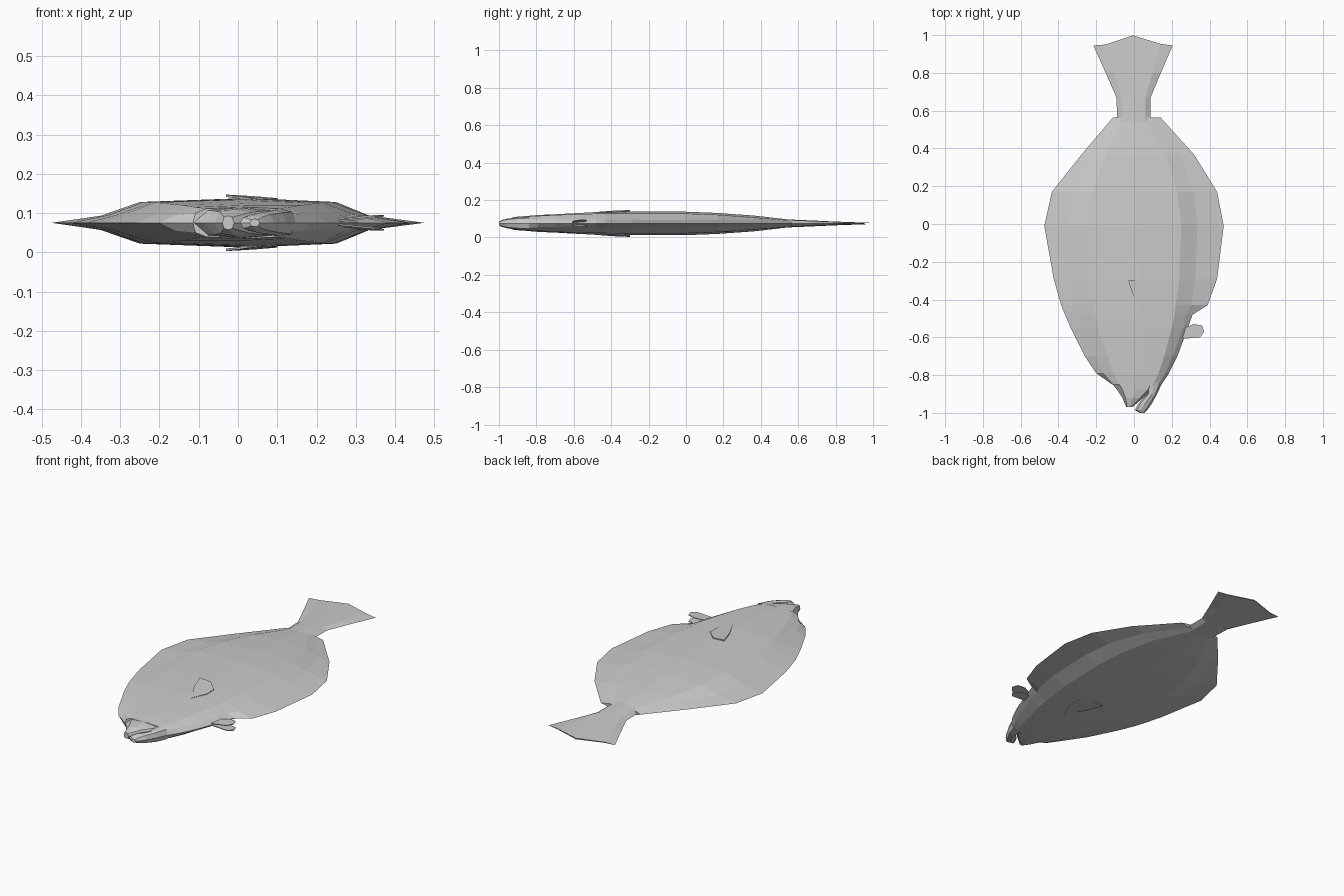
import bpy, bmesh

if "Cube" in bpy.data.objects:
    bpy.data.objects.remove(bpy.data.objects["Cube"])

MID = 0.075  # height of the fish's plane of symmetry

grey = bpy.data.materials.new("pale grey")
grey.diffuse_color = (0.6, 0.6, 0.6, 1)
grey.use_nodes = True
grey.node_tree.nodes["Principled BSDF"].inputs["Base Color"].default_value = grey.diffuse_color


def finish(name, bm):
    bmesh.ops.recalc_face_normals(bm, faces=bm.faces)
    mesh = bpy.data.meshes.new(name)
    bm.to_mesh(mesh)
    bm.free()
    mesh.materials.append(grey)
    obj = bpy.data.objects.new(name, mesh)
    bpy.context.collection.objects.link(obj)
    return obj


def loft(name, rings):
    """Each ring is (y, xs, heights): a half section mirrored below MID."""
    bm = bmesh.new()
    loops = []
    for y, xs, hs in rings:
        top = [bm.verts.new((x, y, MID + h)) for x, h in zip(xs, hs)]
        low = [bm.verts.new((x, y, MID - h)) for x, h in zip(xs[1:-1], hs[1:-1])]
        loops.append(top + low[::-1])
    for a, b in zip(loops, loops[1:]):
        n = len(a)
        for i in range(n):
            j = (i + 1) % n
            bm.faces.new((a[i], a[j], b[j], b[i]))
    bm.faces.new(loops[0])
    bm.faces.new(loops[-1])
    return finish(name, bm)


def simple_ring(y, left, right, h, shoulder=0.15):
    w = right - left
    xs = [left, left + w * shoulder, (left + right) / 2, right - w * shoulder, right]
    return y, xs, [0, h * 0.8, h, h * 0.8, 0]


def fin_pair(name, outline, thickness):
    """Thin plate fin on each flank, mirrored about MID."""
    for label, side in (("upper", 1), ("lower", -1)):
        bm = bmesh.new()
        outer = [bm.verts.new((x, y, MID + side * h)) for x, y, h in outline]
        inner = [bm.verts.new((x, y, MID + side * (h - thickness))) for x, y, h in outline]
        n = len(outer)
        bm.faces.new(outer)
        bm.faces.new(inner[::-1])
        for i in range(n):
            j = (i + 1) % n
            bm.faces.new((outer[i], inner[i], inner[j], outer[j]))
        finish(label + "_" + name, bm)


# Body with its long edge fins: y, seven x positions, three heights
body = [
    (-.85, -.115, -.108, -.08, .02, .10, .13, .145, .025, .036, .040),
    (-.79, -.20, -.16, -.11, .02, .13, .165, .185, .020, .040, .045),
    (-.70, -.26, -.21, -.14, .02, .16, .205, .230, .020, .045, .049),
    (-.55, -.335, -.27, -.19, .03, .20, .26, .285, .020, .050, .057),
    (-.48, -.365, -.295, -.21, .03, .215, .275, .31, .020, .052, .060),
    (-.43, -.385, -.31, -.22, .03, .22, .30, .39, .020, .052, .061),
    (-.29, -.425, -.33, -.24, .03, .24, .325, .44, .020, .053, .063),
    (-.01, -.475, -.35, -.25, .02, .25, .335, .475, .018, .053, .063),
    (.17, -.435, -.32, -.22, .01, .23, .315, .44, .018, .046, .056),
    (.365, -.28, -.21, -.15, 0, .17, .24, .32, .014, .032, .042),
    (.565, -.11, -.085, -.05, 0, .05, .085, .14, .010, .015, .019),
]
loft("body", [(r[0], r[1:8], (0, r[8], r[9], r[10], r[9], r[8], 0)) for r in body])

# Jaws either side of the open mouth
loft("upper_jaw", [
    simple_ring(-.84, -.12, .13, .040),
    simple_ring(-.88, -.088, .10, .038),
    simple_ring(-.92, -.062, .05, .034),
    simple_ring(-.97, -.04, -.01, .018),
])
loft("lower_jaw", [
    simple_ring(-.84, .06, .15, .036),
    simple_ring(-.90, .07, .122, .032),
    simple_ring(-.955, .02, .092, .026),
    simple_ring(-.985, .005, .07, .018),
    simple_ring(-1.0, .03, .055, .010),
])

# Tail stalk and fan, with a pointed trailing edge
tail = loft("tail", [
    simple_ring(.53, -.088, .088, .022),
    simple_ring(.67, -.093, .088, .016),
    simple_ring(.80, -.15, .142, .010),
    simple_ring(.945, -.215, .205, .003),
])
for v in tail.data.vertices:
    if v.co.y > .94:
        v.co.y = 1.0 - .33 * abs(v.co.x) if abs(v.co.x) < .19 else .945

# Side fins lying on the flanks and belly fins at the throat
fin_pair("side_fin", [(.06, -.51, .059), (0, -.39, .068), (-.03, -.30, .072),
                      (.04, -.30, .068), (.10, -.36, .063), (.10, -.42, .061)], .006)
fin_pair("belly_fin", [(.23, -.61, .004), (.35, -.60, .016), (.372, -.57, .02),
                       (.36, -.537, .02), (.315, -.53, .018), (.24, -.56, .006)], .004)
